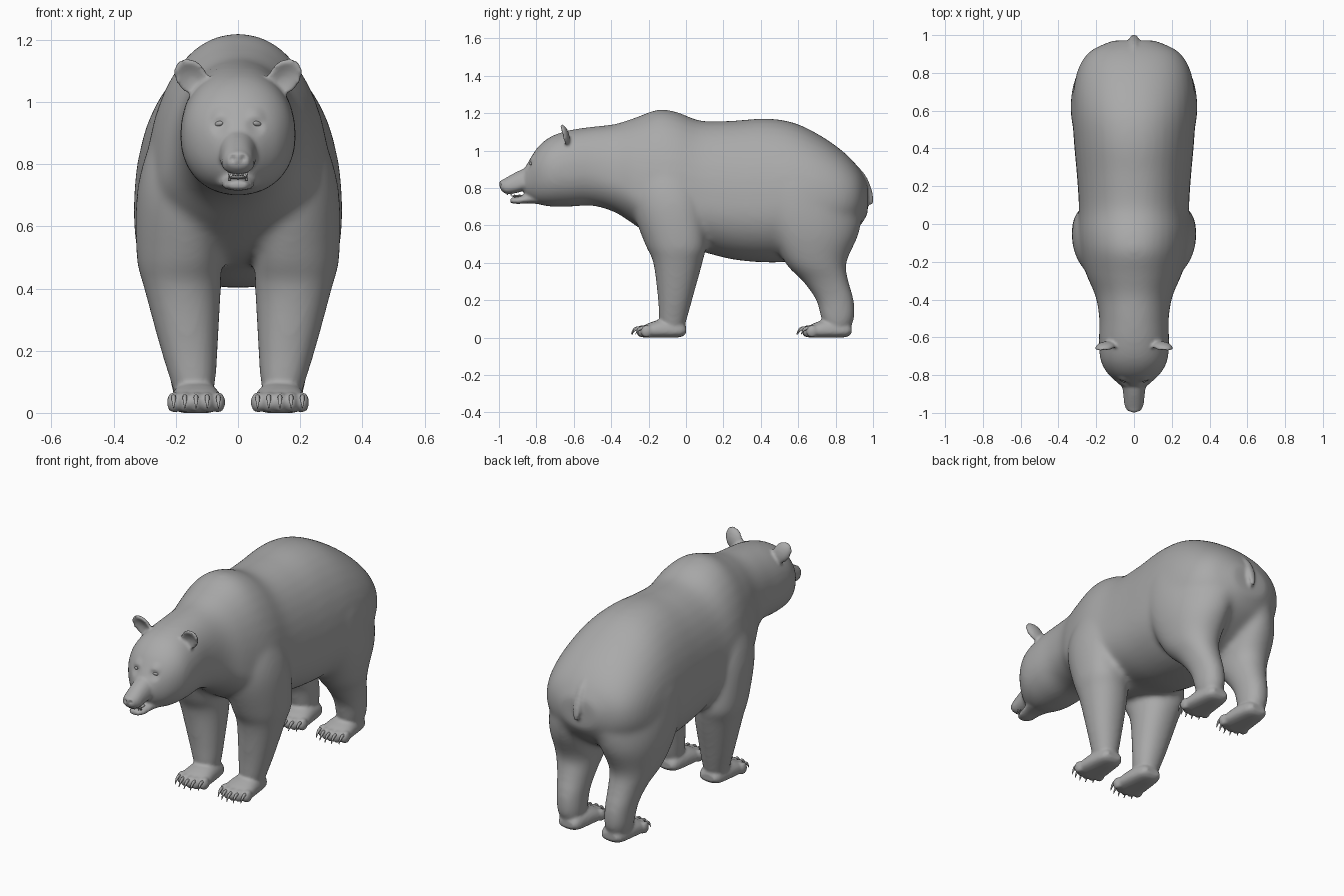
import bpy, bmesh, math
from mathutils import Vector, Matrix

cube = bpy.data.objects.get("Cube")
if cube:
    bpy.data.objects.remove(cube, do_unlink=True)

grey = bpy.data.materials.new("plain grey")
grey.use_nodes = True
grey.diffuse_color = (0.4, 0.4, 0.4, 1)
grey.node_tree.nodes["Principled BSDF"].inputs["Base Color"].default_value = (0.4, 0.4, 0.4, 1)


def spline(rows, steps):
    """Smooth rows of numbers with a Catmull-Rom curve."""
    out = []
    for i in range(len(rows) - 1):
        p = [rows[max(0, min(len(rows) - 1, i + k))] for k in (-1, 0, 1, 2)]
        for s in range(steps):
            t = s / steps
            out.append([b + 0.5 * t * (c - a + t * (2*a - 5*b + 4*c - d + t * (3*(b - c) + d - a)))
                        for a, b, c, d in zip(*p)])
    return out + [list(rows[-1])]


def loft(bm, rows, place, steps=5, sides=40, power=2.15):
    """Skin egg-shaped rings; place turns a row and two unit coordinates into a point."""
    rings = []
    for row in spline(rows, steps):
        ring = []
        for k in range(sides):
            a = math.tau * k / sides
            u, v = (math.copysign(abs(f) ** (2 / power), f) for f in (math.cos(a), math.sin(a)))
            ring.append(bm.verts.new(place(row, u, v)))
        rings.append(ring)
    for r0, r1 in zip(rings, rings[1:]):
        for k in range(sides):
            n = (k + 1) % sides
            bm.faces.new((r0[k], r0[n], r1[n], r1[k]))
    bm.faces.new(rings[0])
    bm.faces.new(rings[-1][::-1])


def along_y(cx=0.0):
    # rows: y, top, bottom, half width, height of widest point
    def place(r, u, v):
        y, top, bottom, w, mid = r
        return (cx + w * u, y, mid + v * ((top - mid) if v > 0 else (mid - bottom)))
    return place


def along_z(side):
    # rows: z, front y, back y, inner x, outer x, forward lean of the outer side
    def place(r, u, v):
        z, yf, yb, xi, xo, lean = r
        return (side * ((xi + xo) / 2 + u * (xo - xi) / 2),
                (yf + yb) / 2 + v * (yb - yf) / 2 - lean * u, z)
    return place


def ball(bm, loc, size, turn=None, segs=24):
    m = Matrix.Translation(loc) @ (turn or Matrix()) @ Matrix.Diagonal((*size, 1))
    bmesh.ops.create_uvsphere(bm, u_segments=segs, v_segments=segs // 2, radius=1, matrix=m)


def finish(bm, name):
    bmesh.ops.recalc_face_normals(bm, faces=bm.faces)
    me = bpy.data.meshes.new(name)
    bm.to_mesh(me)
    bm.free()
    me.materials.append(grey)
    for p in me.polygons:
        p.use_smooth = True
    ob = bpy.data.objects.new(name, me)
    bpy.context.collection.objects.link(ob)
    return ob


def fuse(ob, voxel, rounds):
    """Merge overlapping volumes into one skin and relax it."""
    bpy.ops.object.select_all(action='DESELECT')
    bpy.context.view_layer.objects.active = ob
    ob.select_set(True)
    rm = ob.modifiers.new("merge", 'REMESH')
    rm.mode, rm.voxel_size, rm.use_smooth_shade = 'VOXEL', voxel, True
    sm = ob.modifiers.new("relax", 'SMOOTH')
    sm.factor, sm.iterations = 0.5, rounds
    for m in ("merge", "relax"):
        bpy.ops.object.modifier_apply(modifier=m)


# Torso, neck and skull
bm = bmesh.new()
loft(bm, [(-.87, .895, .77, .055, .83), (-.838, .95, .735, .092, .85), (-.79, 1.022, .712, .142, .88),
          (-.72, 1.077, .70, .178, .89), (-.62, 1.11, .70, .186, .89), (-.5, 1.128, .705, .184, .89),
          (-.38, 1.142, .67, .205, .84), (-.27, 1.177, .60, .252, .77), (-.15, 1.219, .52, .287, .72),
          (-.05, 1.207, .485, .298, .71), (.08, 1.16, .46, .292, .71), (.25, 1.16, .418, .302, .70),
          (.43, 1.172, .402, .318, .70), (.58, 1.148, .41, .326, .72), (.72, 1.08, .45, .32, .73),
          (.84, .995, .52, .288, .74), (.92, .912, .585, .225, .75), (.972, .825, .66, .11, .75)],
     along_y())

# Legs
front = [(1.0, -.2, -.04, .08, .22, -.03), (.85, -.28, .03, .05, .29, -.04), (.7, -.285, .075, .06, .326, -.04),
         (.5, -.218, .105, .055, .326, -.02), (.4, -.175, .088, .055, .302, 0), (.2, -.15, .033, .065, .248, 0),
         (.1, -.145, .006, .072, .217, 0), (.02, -.13, -.02, .085, .195, 0)]
hind = [(1.0, .57, .77, .07, .23, .05), (.85, .48, .875, .03, .312, .09), (.7, .46, .925, .02, .334, .09),
        (.55, .475, .915, .04, .329, .05), (.4, .53, .857, .055, .295, .01), (.3, .625, .87, .067, .255, 0),
        (.2, .695, .898, .075, .23, 0), (.1, .722, .9, .078, .218, 0), (.02, .75, .865, .09, .195, 0)]
PAW_X = .135
for side in (-1, 1):
    loft(bm, front, along_z(side))
    loft(bm, hind, along_z(side))
body = finish(bm, "bear_body")
fuse(body, .014, 14)

# Muzzle, jaw, nose, ears, paws and tail are added to the relaxed body
bm = bmesh.new()
bm.from_mesh(body.data)
loft(bm, [(-.76, .955, .79, .085, .85), (-.85, .912, .788, .064, .83), (-.91, .884, .773, .056, .81),
          (-.96, .856, .768, .05, .803), (-.992, .837, .79, .034, .812)], along_y())
loft(bm, [(-.75, .80, .71, .09, .75), (-.84, .773, .718, .058, .74), (-.9, .754, .715, .048, .73),
          (-.94, .747, .72, .03, .731)], along_y())
ball(bm, (0, -.982, .822), (.036, .019, .021))
loft(bm, [(.93, .87, .905, -.014, .014, 0), (.87, .925, .958, -.02, .02, 0), (.8, .964, .99, -.022, .022, 0),
          (.74, .98, 1.002, -.018, .018, 0), (.712, .987, .999, -.008, .008, 0)], along_z(1))
for side in (-1, 1):
    # Cupped ear, hollowed on its front
    turn = Matrix.Rotation(side * .12, 4, 'Z') @ Matrix.Rotation(side * .6, 4, 'Y') @ Matrix.Rotation(.3, 4, 'X')
    to_world = Matrix.Translation((side * .15, -.652, 1.08)) @ turn @ Matrix.Diagonal((.05, .028, .066, 1))
    for v in bmesh.ops.create_uvsphere(bm, u_segments=32, v_segments=16, radius=1)["verts"]:
        if v.co.y < 0:
            v.co.y += 1.25 * (1 - v.co.x ** 2 - v.co.z ** 2)
        v.co = to_world @ v.co
    # Paws with five toes
    for heel in (0, .885):
        loft(bm, [(heel, .06, .022, .045, .038), (heel - .03, .09, .003, .066, .034),
                  (heel - .12, .10, -.002, .08, .034), (heel - .2, .077, -.002, .086, .032),
                  (heel - .235, .055, .004, .07, .03)], along_y(side * PAW_X), power=2.3)
        for k in range(-2, 3):
            ball(bm, (side * PAW_X + k * .036, heel - .235 + .006 * k * k, .034), (.022, .032, .034))
bm.to_mesh(body.data)
bm.free()
fuse(body, .0085, 4)


def press(point, radius, push):
    """Soft local push on the skin."""
    p, d = Vector(point), Vector(push)
    for v in body.data.vertices:
        q = (v.co - p).length / radius
        if q < 1:
            v.co += d * (1 - q * q) ** 2


for side in (-1, 1):
    press((side * .018, -1.0, .818), .016, (0, .012, 0))       # nostrils
    press((side * .058, -.845, .925), .04, (0, .01, 0))        # eye sockets
    press((side * .06, -.83, .96), .04, (0, -.007, 0))         # brows
for v in body.data.vertices:
    v.co.z = max(v.co.z, 0)
body.data.update()
bpy.context.view_layer.update()

# Almond eyes, set on the face
bm = bmesh.new()
for side in (-1, 1):
    hit, loc, normal, _ = body.ray_cast(Vector((side * .062, -2, .93)), Vector((0, 1, 0)))
    tilt = Matrix.Rotation(side * .6, 4, 'Z') @ Matrix.Rotation(side * .2, 4, 'Y')
    ball(bm, loc, (.016, .007, .008), tilt)
finish(bm, "eyes")

# Teeth and tongue
bm = bmesh.new()
for side in (-1, 1):
    for y, z, flip in ((-.935, .764, math.pi), (-.915, .758, 0)):
        bmesh.ops.create_cone(bm, cap_ends=True, segments=12, radius1=.005, radius2=.001, depth=.02,
                              matrix=Matrix.Translation((side * .028, y, z)) @ Matrix.Rotation(flip, 4, 'X'))
for k in range(-2, 3):
    ball(bm, (k * .008, -.955, .768), (.004, .004, .006), segs=10)
finish(bm, "teeth")
bm = bmesh.new()
ball(bm, (0, -.89, .757), (.028, .042, .007))
finish(bm, "tongue")

# Claws curving down from each toe
bm = bmesh.new()
for side in (-1, 1):
    for heel in (0, .885):
        for k in range(-2, 3):
            y = heel - .25 + .006 * k * k
            loft(bm, [(y + .01, .056, .036, .008, .046), (y - .015, .06, .04, .0075, .05),
                      (y - .033, .047, .03, .006, .038), (y - .044, .022, .014, .002, .018)],
                 along_y(side * PAW_X + k * .036), steps=3, sides=10, power=2)
finish(bm, "claws")
